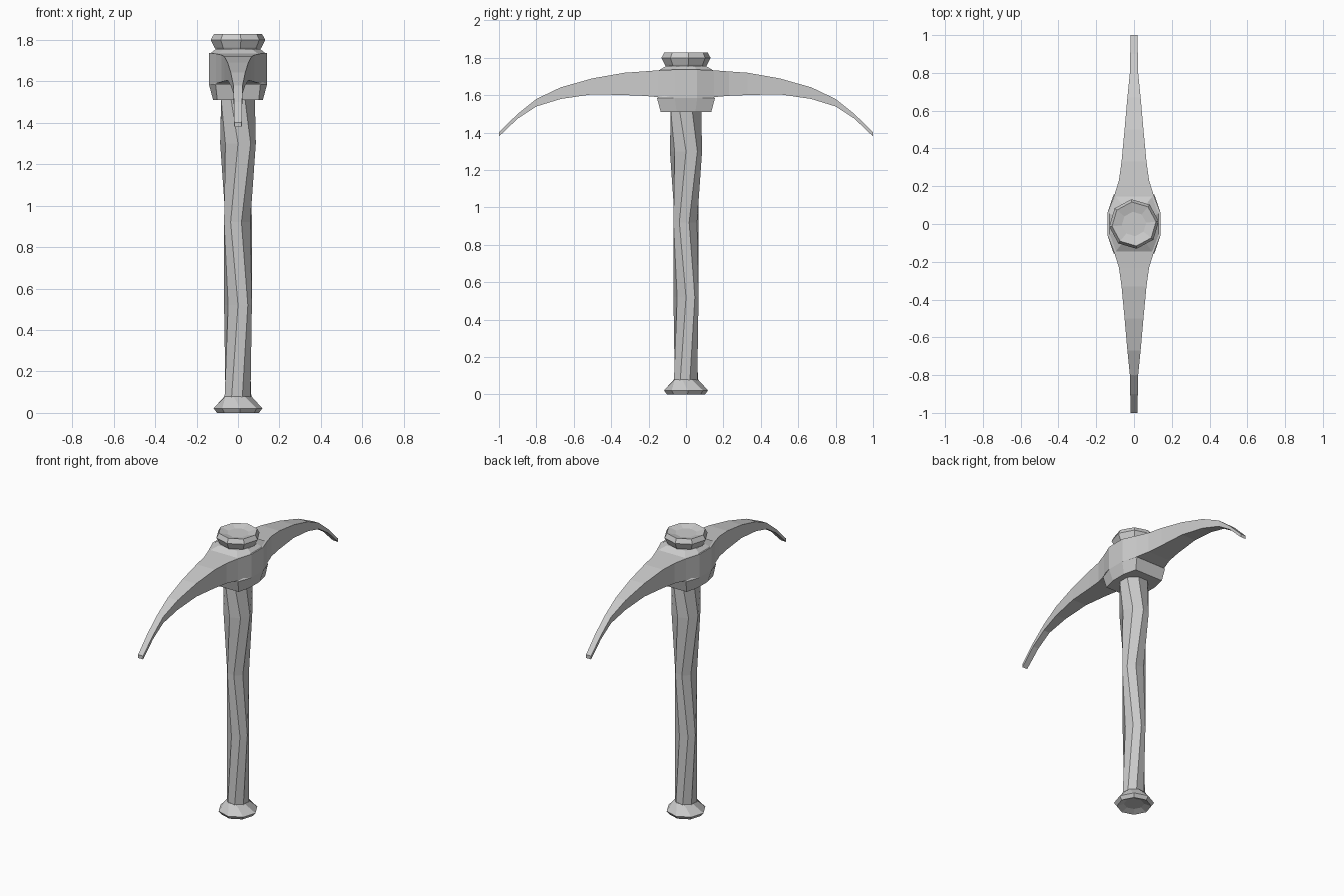
import bpy, bmesh
from math import sin, cos, radians, pi

if "Cube" in bpy.data.objects:
    bpy.data.objects.remove(bpy.data.objects["Cube"])


def loft(name, rings):
    """Skin equal-length closed rings of points and cap both ends."""
    bm = bmesh.new()
    loops = [[bm.verts.new(p) for p in ring] for ring in rings]
    n = len(loops[0])
    for a, b in zip(loops, loops[1:]):
        for i in range(n):
            j = (i + 1) % n
            bm.faces.new((a[i], a[j], b[j], b[i]))
    bm.faces.new(loops[0][::-1])
    bm.faces.new(loops[-1])
    bmesh.ops.recalc_face_normals(bm, faces=bm.faces)
    mesh = bpy.data.meshes.new(name)
    bm.to_mesh(mesh)
    bm.free()
    obj = bpy.data.objects.new(name, mesh)
    bpy.context.collection.objects.link(obj)
    return obj


def octagon(z, r, twist):
    """Eight-sided ring; twist is measured from the front (-y)."""
    return [(r * sin(radians(twist) + i * pi / 4),
             -r * cos(radians(twist) + i * pi / 4), z) for i in range(8)]


def collar_ring(z, side_x, side_y, end_x, end_y):
    """Chamfered octagon ring around the shaft."""
    q = [(side_x, side_y), (end_x, end_y)]
    half = q + [(-x, y) for x, y in q[::-1]]
    return [(x, y, z) for x, y in half + [(-x, -y) for x, y in half]]


# Shaft with hewn, alternately twisted facets
loft("handle", [octagon(*s) for s in [
    (0.06, 0.068, -28), (0.52, 0.067, 0), (0.92, 0.069, -31),
    (1.30, 0.086, 0), (1.51, 0.088, -22), (1.76, 0.088, -22)]])

# Flared foot with a dished underside
loft("pommel", [octagon(*s) for s in [
    (0.015, 0.06, 5), (0.0, 0.102, 5), (0.022, 0.118, 5), (0.08, 0.068, -18)]])

# Knob on top with a dished face
loft("top_cap", [octagon(*s) for s in [
    (1.74, 0.10, 6), (1.765, 0.115, 6), (1.80, 0.132, 6),
    (1.828, 0.117, 6), (1.815, 0.065, 6)]])

# Curved double-pointed head: y, half width, bottom z, top z
half = [(0.06, 0.14, 1.585, 1.737), (0.15, 0.105, 1.59, 1.733),
        (0.23, 0.08, 1.597, 1.727), (0.33, 0.066, 1.601, 1.72),
        (0.50, 0.05, 1.605, 1.69), (0.67, 0.035, 1.58, 1.642),
        (0.80, 0.022, 1.54, 1.58), (0.90, 0.02, 1.475, 1.50),
        (1.00, 0.018, 1.38, 1.402)]
sections = [(-y, w, lo, hi) for y, w, lo, hi in half[::-1]] + half
loft("pick_head", [[(-w, y, lo), (w, y, lo), (w, y, hi), (-w, y, hi)]
                   for y, w, lo, hi in sections])

# Socket below the head and shoulder above it
loft("lower_socket", [collar_ring(1.51, 0.12, 0.05, 0.10, 0.135),
                      collar_ring(1.585, 0.14, 0.06, 0.108, 0.155),
                      collar_ring(1.615, 0.135, 0.055, 0.09, 0.12)])
loft("upper_shoulder", [collar_ring(1.73, 0.14, 0.06, 0.10, 0.15),
                        collar_ring(1.757, 0.105, 0.045, 0.065, 0.105)])
